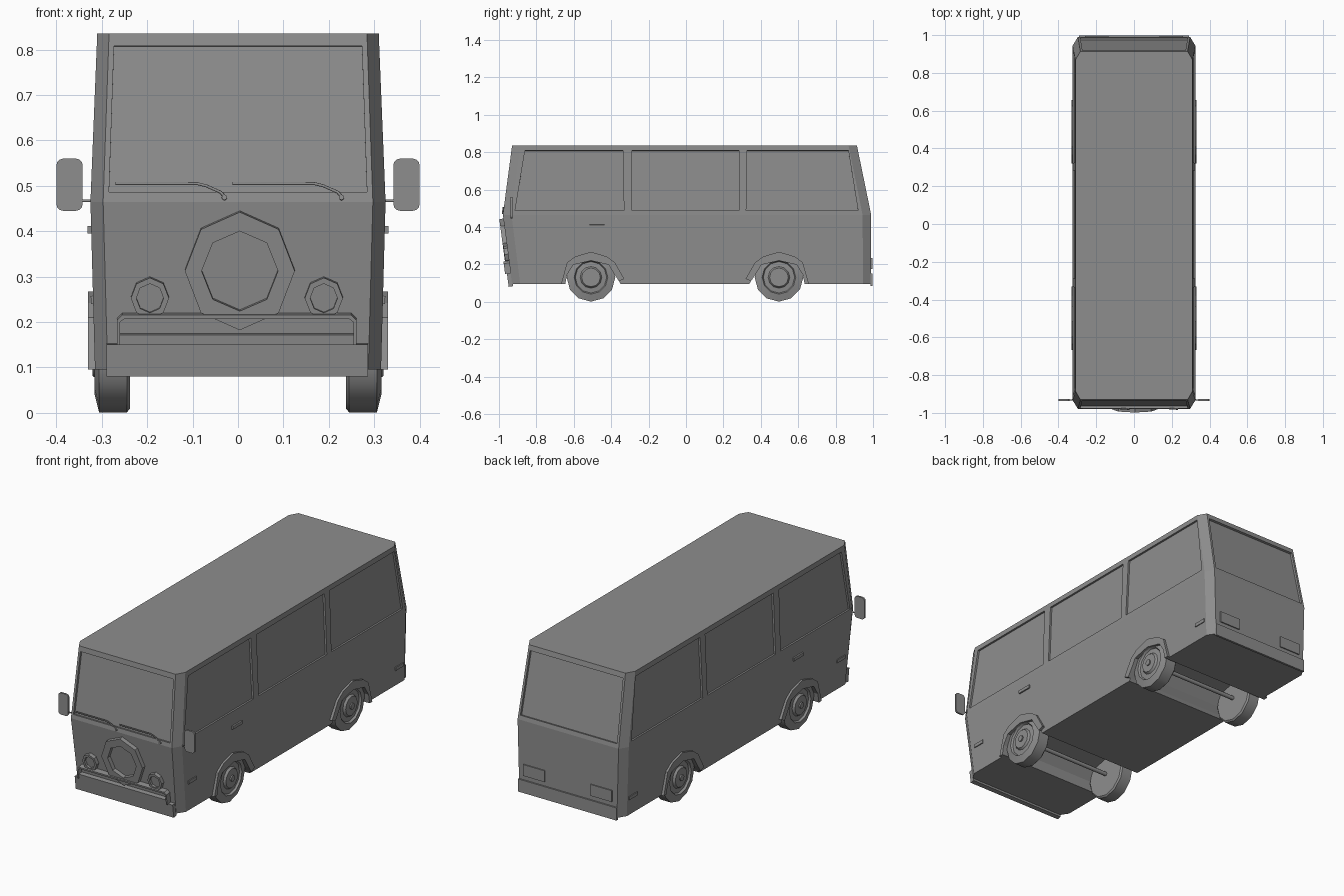
import bpy, bmesh, math
from mathutils import Vector

cube = bpy.data.objects.get("Cube")
if cube:
    bpy.data.objects.remove(cube, do_unlink=True)

GREY = (0.27, 0.27, 0.27, 1)
grey = bpy.data.materials.new("grey_paint")
grey.use_nodes = True
grey.diffuse_color = GREY
grey.node_tree.nodes["Principled BSDF"].inputs["Base Color"].default_value = GREY

# Body levels: height, half width, front y, rear y, front half width, corner cut in y
LEVELS = [(.096, .315, -.93, .99, .287, .043),
          (.465, .325, -.979, .99, .297, .046),
          (.835, .31, -.93, .914, .284, .045)]


def level(z, k):
    lo, hi = LEVELS[:2] if z < LEVELS[1][0] else LEVELS[1:]
    t = (z - lo[0]) / (hi[0] - lo[0])
    return lo[k] + (hi[k] - lo[k]) * t


# Surfaces of the body that parts are laid on: (across, height) -> point
def front(u, z): return Vector((u, level(z, 2), z))
def rear(u, z): return Vector((u, level(z, 3), z))
def left(u, z): return Vector((level(z, 1), u, z))
def right(u, z): return Vector((-level(z, 1), u, z))
def flat_left(u, z): return Vector((.32, u, z))
def flat_right(u, z): return Vector((-.32, u, z))
def mirror_plane(u, z): return Vector((u, -.932, z))


def finish(name, bm):
    bmesh.ops.recalc_face_normals(bm, faces=bm.faces[:])
    mesh = bpy.data.meshes.new(name)
    bm.to_mesh(mesh)
    bm.free()
    mesh.materials.append(grey)
    ob = bpy.data.objects.new(name, mesh)
    bpy.context.collection.objects.link(ob)
    return ob


def normal(place, z):
    p = place(0, z)
    n = (place(.1, z) - p).cross(place(0, z + .01) - p).normalized()
    return n if n.dot(Vector((p.x, p.y, 0))) > 0 else -n


def plate(name, pts, place, out, inn=.004):
    """Outline on a surface, thickened outwards and inwards."""
    n = normal(place, sum(p[1] for p in pts) / len(pts))
    bm = bmesh.new()
    a = [bm.verts.new(place(*p) + n * out) for p in pts]
    b = [bm.verts.new(place(*p) - n * inn) for p in pts]
    bm.faces.new(a)
    bm.faces.new(b)
    for i in range(len(pts)):
        j = (i + 1) % len(pts)
        bm.faces.new((a[i], a[j], b[j], b[i]))
    return finish(name, bm)


def band(name, outer, inner, place, out, inn=.006, closed=True):
    """Strip between two outlines, thickened."""
    n = normal(place, sum(p[1] for p in outer) / len(outer))
    bm = bmesh.new()
    st = []
    for o, i in zip(outer, inner):
        st.append([bm.verts.new(place(*p) + n * d)
                   for p, d in ((o, out), (i, out), (i, -inn), (o, -inn))])
    for k in range(len(st) - (0 if closed else 1)):
        s, t = st[k], st[(k + 1) % len(st)]
        for i in range(4):
            j = (i + 1) % 4
            bm.faces.new((s[i], s[j], t[j], t[i]))
    if not closed:
        bm.faces.new(st[0])
        bm.faces.new(st[-1])
    return finish(name, bm)


def rect(u0, u1, z0, z1):
    return [(u0, z0), (u1, z0), (u1, z1), (u0, z1)]


def ngon(u, z, r, n=8, rz=None):
    return [(u + r * math.sin(math.tau * i / n), z + (rz or r) * math.cos(math.tau * i / n))
            for i in range(n)]


def rod(name, pts, r):
    cu = bpy.data.curves.new(name, 'CURVE')
    cu.dimensions = '3D'
    cu.bevel_depth = r
    cu.bevel_resolution = 1
    cu.use_fill_caps = True
    sp = cu.splines.new('POLY')
    sp.points.add(len(pts) - 1)
    for p, c in zip(sp.points, pts):
        p.co = (*c, 1)
    cu.materials.append(grey)
    ob = bpy.data.objects.new(name, cu)
    bpy.context.collection.objects.link(ob)


# Body shell with cut corners
bm = bmesh.new()
rings = []
for z, w, f, r, fw, c in LEVELS:
    half = [(fw, f), (w, f + c), (w, r - c), (fw, r)]
    loop = half + [(-x, y) for x, y in reversed(half)]
    rings.append([bm.verts.new((x, y, z)) for x, y in loop])
bm.faces.new(rings[0])
bm.faces.new(rings[-1])
for a, b in zip(rings, rings[1:]):
    for i in range(8):
        j = (i + 1) % 8
        bm.faces.new((a[i], a[j], b[j], b[i]))
body = finish("body", bm)

# Cutters: recessed windows and wheel wells
SILL, HEAD = .487, .808
pane = [(-.284, SILL), (.284, SILL), (.273, HEAD), (-.273, HEAD)]
side_panes = [[(-.914, SILL), (-.332, SILL), (-.337, HEAD), (-.861, HEAD)],
              rect(-.289, .283, SILL, HEAD),
              [(.322, SILL), (.92, SILL), (.868, HEAD), (.326, HEAD)]]
cutters = [plate("window_cutter", pane, p, .02, .012) for p in (front, rear)]
cutters += [plate("window_cutter", q, p, .02, .01) for q in side_panes for p in (left, right)]

WHEELS = [("front", -.508, -1), ("rear", .497, 1)]
arch_in = [(.137, .096), (.128, .145), (.094, .198), (0, .22), (-.094, .198), (-.128, .142), (-.15, .11)]
arch_out = [(.16, .096), (.128, .21), (.085, .242), (0, .267), (-.085, .242), (-.128, .21), (-.178, .123)]
for tag, yc, s in WHEELS:
    well = [(.137, .05)] + arch_in + [(-.158, .096), (-.158, .05)]
    cutters.append(plate("well_cutter", [(yc + s * d, z) for d, z in well], flat_left, .1, .8))

bpy.context.view_layer.objects.active = body
for c in cutters:
    mod = body.modifiers.new("cut", 'BOOLEAN')
    mod.operation = 'DIFFERENCE'
    mod.solver = 'EXACT'
    mod.object = c
    bpy.ops.object.modifier_apply(modifier=mod.name)
    bpy.data.objects.remove(c, do_unlink=True)

# Wheels, axles and arch flares
profile = [(0, .238), (.122, .238), (.13, .245), (.13, .306), (.09, .316), (.084, .306),
           (.058, .309), (.05, .32), (.016, .32), (.016, .327), (0, .327)]
for tag, yc, s in WHEELS:
    for side, m, place in (("left", 1, flat_left), ("right", -1, flat_right)):
        bm = bmesh.new()
        vs = [bm.verts.new((m * x, yc, .131 + r)) for r, x in profile]
        es = [bm.edges.new(e) for e in zip(vs, vs[1:])]
        bmesh.ops.spin(bm, geom=vs + es, cent=(0, yc, .131), axis=(1, 0, 0),
                       angle=math.tau, steps=12, use_merge=True)
        bmesh.ops.remove_doubles(bm, verts=bm.verts[:], dist=.0005)
        wheel = finish(f"{tag}_{side}_wheel", bm)
        bpy.ops.object.select_all(action='DESELECT')
        wheel.select_set(True)
        bpy.context.view_layer.objects.active = wheel
        bpy.ops.object.shade_smooth_by_angle(angle=math.radians(35))
        band(f"{tag}_{side}_arch", [(yc + s * d, z) for d, z in arch_out],
             [(yc + s * d, z) for d, z in arch_in], place, .01, .015, closed=False)
    rod(f"{tag}_axle", [(-.24, yc, .131), (.24, yc, .131)], .011)

# Nose ring and headlights
band("nose_ring", ngon(.004, .315, .121, rz=.13), ngon(.004, .315, .084, rz=.088), front, .022)
for side, x in (("left", .189), ("right", -.194)):
    band(f"{side}_headlight_rim", ngon(x, .255, .042, rz=.045), ngon(x, .255, .03, rz=.032), front, .02)
    plate(f"{side}_headlight_lens", ngon(x, .255, .032, rz=.034), front, .008)

# Front bumper and guard frame
plate("front_bumper", rect(-.29, .286, .083, .153), front, .02)
band("bumper_guard", [(-.267, .153), (-.267, .208), (-.255, .22), (.249, .22), (.261, .208), (.261, .153)],
     [(-.26, .153), (-.26, .204), (-.25, .211), (.244, .211), (.254, .204), (.254, .153)],
     front, .03, closed=False)
plate("guard_bar", rect(-.26, .254, .153, .175), front, .024)

# Rear bumper and tail lights
plate("rear_bumper", rect(-.29, .29, .085, .152), rear, .008)
for side, m in (("left", 1), ("right", -1)):
    plate(f"{side}_tail_light", rect(m * .135, m * .26, .175, .235), rear, .006)

# Door handles, side markers and mirrors
for side, m, place in (("left", 1, left), ("right", -1, right)):
    plate(f"{side}_door_handle", rect(-.515, -.435, .395, .412), place, .008)
    plate(f"{side}_front_marker", rect(-.875, -.81, .24, .258), place, .005)
    plate(f"{side}_rear_marker", rect(.865, .935, .178, .196), place, .005)
    shape = []
    for k, (cx, cz) in enumerate(((.385, .545), (.357, .545), (.357, .46), (.385, .46))):
        for t in (0, 30, 60, 90):
            a = math.radians(90 * k + t)
            shape.append((m * (cx + .015 * math.cos(a)), cz + .015 * math.sin(a)))
    plate(f"{side}_mirror", shape, mirror_plane, .005, .005)
    rod(f"{side}_mirror_stem", [(m * .315, -.93, .467), (m * .35, -.932, .467)], .003)

# Windscreen wipers
for side, x in (("left", .228), ("right", -.03)):
    path = [(x, .476), (x - .008, .486), (x - .04, .5), (x - .06, .505), (x - .24, .505)]
    rod(f"{side}_wiper", [front(u, z) - Vector((0, .003, 0)) for u, z in path], .0035)
    plate(f"{side}_wiper_pivot", ngon(x, .474, .006), front, .006)
